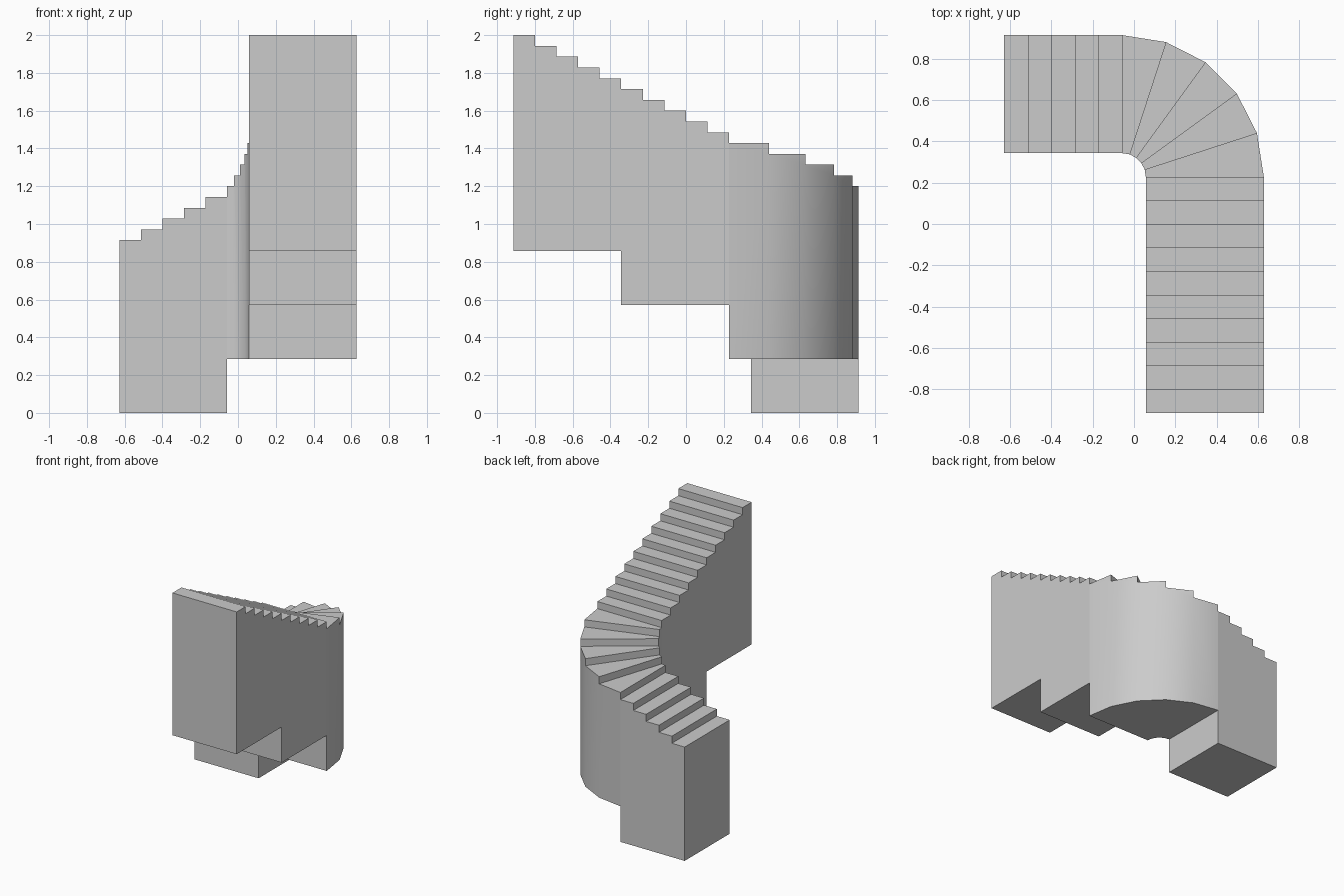
import bpy, bmesh, math

if "Cube" in bpy.data.objects:
    bpy.data.objects.remove(bpy.data.objects["Cube"])

U = 2 / 35            # rise of one step
RUN = 2 * U           # going of one straight step
X_IN, X_OUT = U, 11 * U
Y_IN, Y_OUT = 6 * U, 16 * U
CX, CY = -U, 4 * U    # centre of the turn

stone = bpy.data.materials.new("light grey")
stone.diffuse_color = (0.6, 0.6, 0.6, 1)
stone.use_nodes = True
stone.node_tree.nodes["Principled BSDF"].inputs["Base Color"].default_value = stone.diffuse_color


def flight(name, lines, base, first):
    """Closed stepped block; lines are (inner, outer) plan points of each riser."""
    bm = bmesh.new()
    n = len(lines) - 1
    tops = [(first + i) * U for i in range(n)]

    def face(points):
        bm.faces.new([bm.verts.new(p) for p in points])

    for i, h in enumerate(tops):
        (a, b), (c, d) = lines[i], lines[i + 1]
        low = tops[i - 1] if i else base
        # tread and riser
        face([(*a, h), (*b, h), (*d, h), (*c, h)])
        face([(*a, low), (*b, low), (*b, h), (*a, h)])
        # inner and outer walls, sharing their full vertical edges
        for p, q in ((a, c), (b, d)):
            wall = [(*p, base), (*q, base), (*q, h), (*p, h)]
            if i:
                wall.append((*p, low))
            face(wall)
    # end wall and underside
    a, b = lines[-1]
    face([(*a, base), (*b, base), (*b, tops[-1]), (*a, tops[-1])])
    face([(*l[0], base) for l in lines] + [(*l[1], base) for l in reversed(lines)])
    bmesh.ops.remove_doubles(bm, verts=bm.verts, dist=1e-5)
    bmesh.ops.recalc_face_normals(bm, faces=bm.faces)
    mesh = bpy.data.meshes.new(name)
    bm.to_mesh(mesh)
    bm.free()
    mesh.materials.append(stone)
    obj = bpy.data.objects.new(name, mesh)
    bpy.context.collection.objects.link(obj)
    return obj


# lower flight, rising towards +x
flight("lower_flight",
       [((-X_OUT + i * RUN, Y_IN), (-X_OUT + i * RUN, Y_OUT)) for i in range(6)],
       0, 16)

# quarter turn of winder steps
winders = []
for i in range(6):
    t = math.radians(90 - 18 * i)
    winders.append([(CX + r * math.cos(t), CY + r * math.sin(t))
                    for r in (2 * U, 12 * U)])
turn = flight("winder_turn", winders, 5 * U, 21)

# upper flight, rising towards -y, in two blocks with stepped undersides
for k, name in enumerate(("upper_flight_low", "upper_flight_high")):
    ys = [CY - (5 * k + i) * RUN for i in range(6)]
    flight(name, [((X_IN, y), (X_OUT, y)) for y in ys],
           (10 + 5 * k) * U, 26 + 5 * k)

# smooth the curved walls only
bpy.context.view_layer.objects.active = turn
turn.select_set(True)
bpy.ops.object.shade_smooth_by_angle(angle=math.radians(30))
